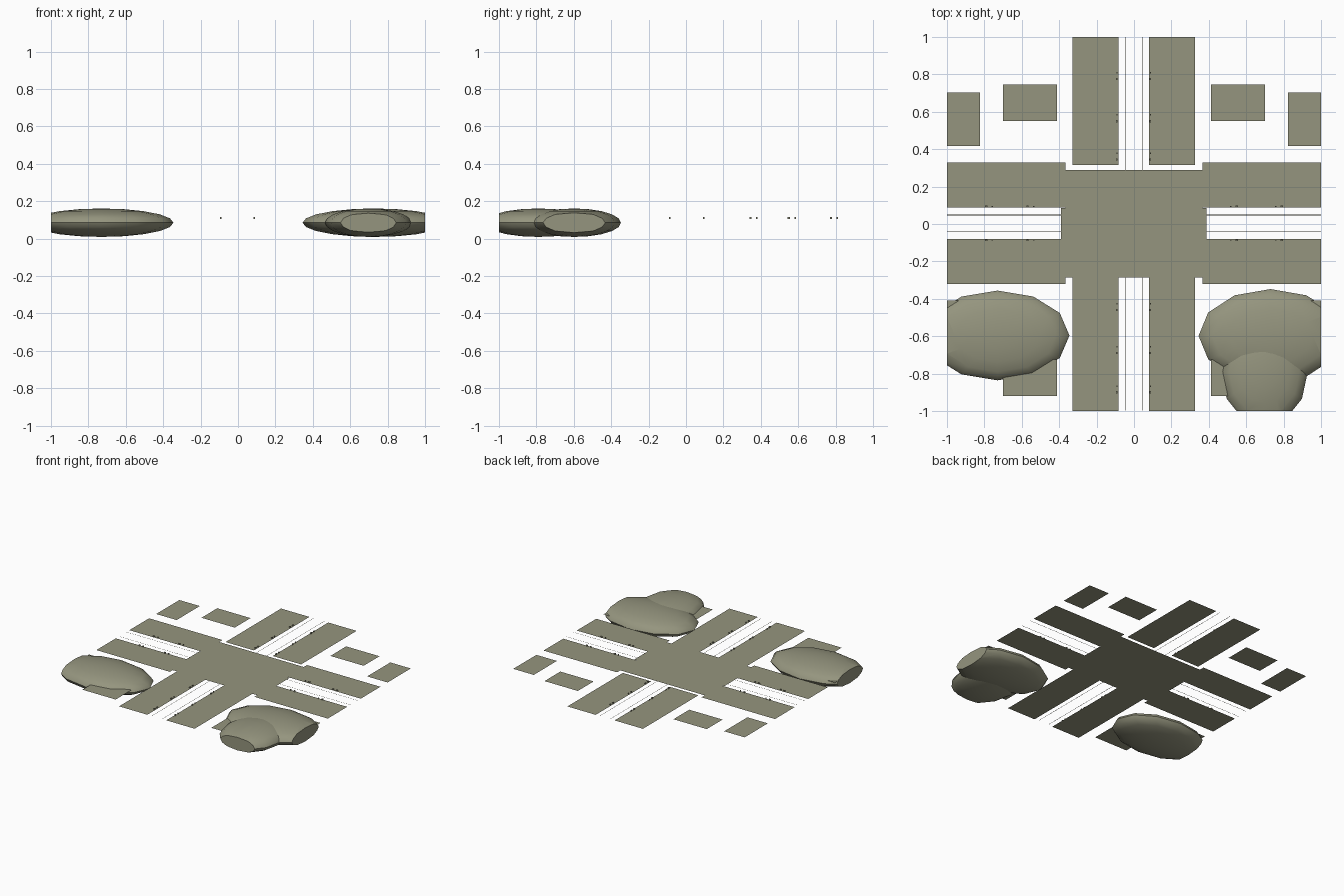
import bpy, bmesh, math
from mathutils import Matrix, Vector

if "Cube" in bpy.data.objects:
    bpy.data.objects.remove(bpy.data.objects["Cube"])

Z = 0.104  # ground level of the flat pieces
mat = bpy.data.materials.new("olive")
mat.diffuse_color = (0.30, 0.30, 0.21, 1)
mat.use_nodes = True
mat.node_tree.nodes["Principled BSDF"].inputs["Base Color"].default_value = mat.diffuse_color


def finish(name, bm, smooth=False):
    me = bpy.data.meshes.new(name)
    bm.to_mesh(me)
    bm.free()
    ob = bpy.data.objects.new(name, me)
    bpy.context.collection.objects.link(ob)
    me.materials.append(mat)
    if smooth:
        bpy.ops.object.select_all(action='DESELECT')
        ob.select_set(True)
        bpy.context.view_layer.objects.active = ob
        bpy.ops.object.shade_smooth_by_angle(angle=math.radians(50))
    return ob


def plates(name, rects, z=Z):
    bm = bmesh.new()
    for x0, x1, y0, y1 in rects:
        bm.faces.new([bm.verts.new(p) for p in
                      ((x0, y0, z), (x1, y0, z), (x1, y1, z), (x0, y1, z))])
    return finish(name, bm)


def mound(name, centre, radii):
    bm = bmesh.new()
    bmesh.ops.create_uvsphere(bm, u_segments=12, v_segments=10, radius=1,
                              matrix=Matrix.Translation(centre) @ Matrix.Diagonal((*radii, 1)))
    # trim at the tile border and close the cut
    for n in ((1, 0, 0), (-1, 0, 0), (0, -1, 0)):
        n = Vector(n)
        r = bmesh.ops.bisect_plane(bm, geom=bm.verts[:] + bm.edges[:] + bm.faces[:],
                                   plane_co=n, plane_no=n, clear_outer=True)
        cut = [e for e in r['geom_cut'] if isinstance(e, bmesh.types.BMEdge)]
        if cut:
            bmesh.ops.holes_fill(bm, edges=cut, sides=0)
    bmesh.ops.recalc_face_normals(bm, faces=bm.faces[:])
    return finish(name, bm, True)


# crossing and the blocks along the four arms
plates("crossing", [(-0.365, 0.365, -0.285, 0.29), (-0.39, -0.365, -0.08, 0.085),
                    (0.365, 0.388, -0.08, 0.085)])
plates("side_verges", [(-1, -0.365, 0.087, 0.33), (0.365, 1, 0.087, 0.33),
                       (-1, -0.365, -0.32, -0.08), (0.365, 1, -0.32, -0.08)])
plates("long_verges", [(-0.328, -0.083, 0.315, 1), (0.08, 0.325, 0.315, 1),
                       (-0.328, -0.083, -1, -0.285), (0.08, 0.325, -1, -0.285)])

# corner plots
plates("corner_plots", [r for s in (-1, 1) for a, b, c, d in
                        ((0.823, 1, 0.418, 0.704), (0.413, 0.701, 0.55, 0.745),
                         (0.823, 1, -0.70, -0.41), (0.413, 0.701, -0.92, -0.725))
                        for r in [(min(s * a, s * b), max(s * a, s * b), c, d)]])

# thin kerb lines with rounded corners, one per quadrant
bm = bmesh.new()
e, r, w = 0.045, 0.03, 0.0015
for sx in (-1, 1):
    for sy in (-1, 1):
        path = [((e, 1), (1, 0))]
        for i in range(7):
            a = math.pi + i * math.pi / 12
            path.append(((e + r + r * math.cos(a), e + r + r * math.sin(a)),
                         (-math.cos(a), -math.sin(a))))
        path.append(((1, e), (0, 1)))
        rows = [[bm.verts.new((sx * (p[0] + k * w * n[0]),
                               sy * (p[1] + k * w * n[1]) + 0.003, Z + 0.0008))
                 for k in (-1, 1)] for p, n in path]
        for v in [v for row in rows for v in row]:
            v.co.y = max(-1, min(1, v.co.y))
        for p, q in zip(rows, rows[1:]):
            bm.faces.new((p[0], p[1], q[1], q[0]))
bmesh.ops.recalc_face_normals(bm, faces=bm.faces[:])
for f in bm.faces:
    if f.normal.z < 0:
        f.normal_flip()
finish("kerb_lines", bm)

# small street fittings beside the roads, in pairs
bm = bmesh.new()


def fitting(x, y, sx, sy):
    bmesh.ops.create_cube(bm, size=1, matrix=Matrix.Translation((x, y, Z + 0.006))
                          @ Matrix.Diagonal((sx, sy, 0.009, 1)))


for side in (-0.092, 0.088):
    for t in (0.345, 0.55, 0.775, -0.46, -0.69, -0.90):
        fitting(side, t, 0.008, 0.012)
        fitting(side, t + 0.033, 0.005, 0.008)
for side in (-0.087, 0.094):
    for t in (-0.79, -0.57, 0.55, 0.79):
        fitting(t, side, 0.012, 0.008)
        fitting(t + 0.033 * (1 if t < 0 else -1), side, 0.008, 0.005)
finish("street_fittings", bm)

# rounded mounds on the two front corners
mound("left_mound", (-0.73, -0.596, 0.085), (0.385, 0.24, 0.076))
mound("right_mound", (0.73, -0.598, 0.085), (0.385, 0.25, 0.076))
mound("front_mound", (0.697, -0.79, 0.085), (0.232, 0.29, 0.076))
